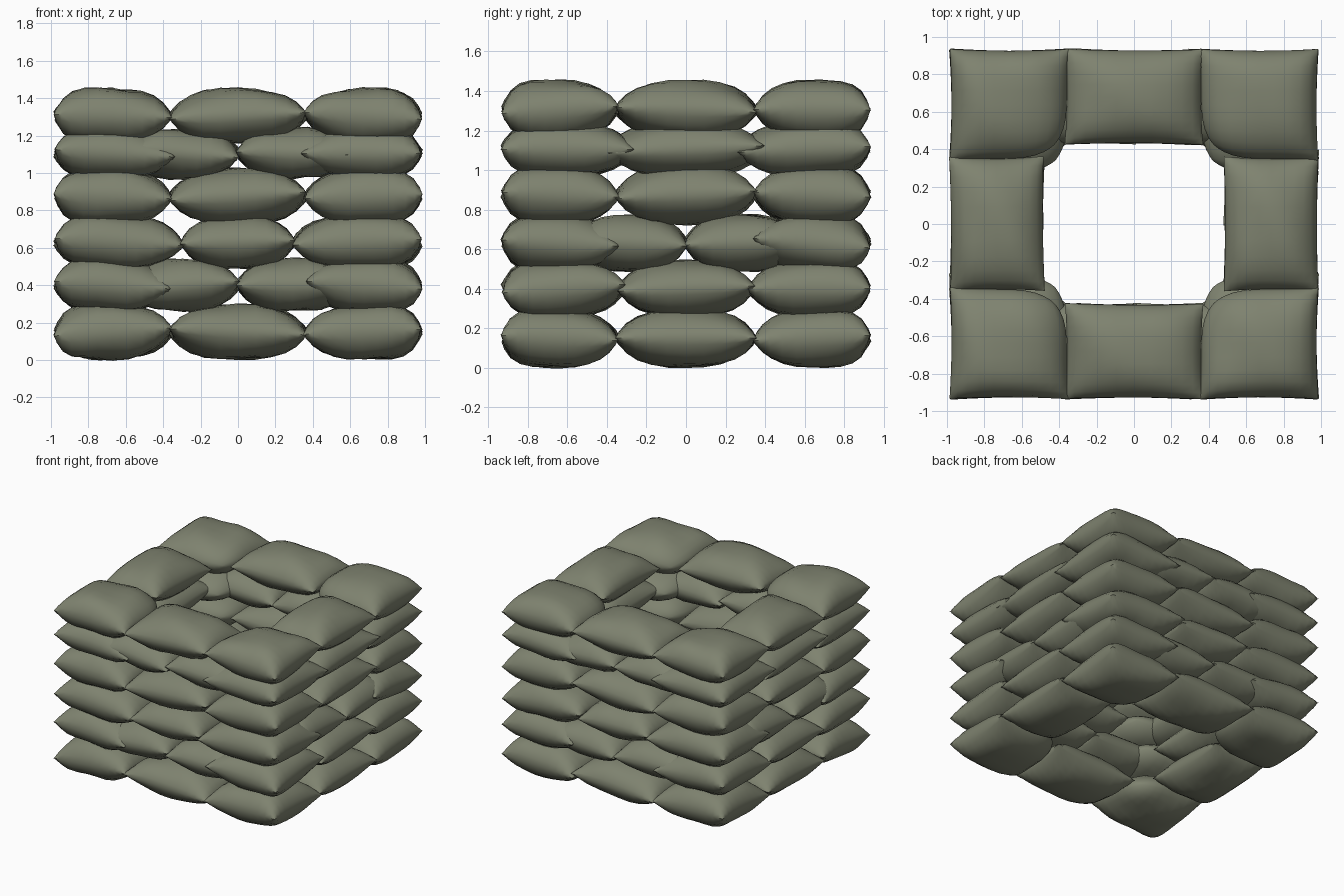
import bpy, bmesh, random
from math import sin, pi, radians
from mathutils import Matrix

random.seed(4)
cube = bpy.data.objects.get("Cube")
if cube:
    bpy.data.objects.remove(cube, do_unlink=True)

canvas = bpy.data.materials.new("olive_canvas")
canvas.use_nodes = True
colour = (0.21, 0.225, 0.16, 1)
canvas.diffuse_color = colour
bsdf = canvas.node_tree.nodes["Principled BSDF"]
bsdf.inputs["Base Color"].default_value = colour
bsdf.inputs["Roughness"].default_value = 0.9


def bulge(t, inward):
    """Dome profile: blunt on the outer half of a corner bag, tapered on the inner."""
    power = 2.7 if inward == 0 else (2.4 if t * inward > 0 else 4.5)
    return max(0.0, 1 - abs(t) ** power) ** 0.6


def bag(name, x_range, y_range, z, half, inward=(0, 0)):
    """A stuffed bag: two domed grids sharing a pinched rim."""
    (x0, x1), (y0, y1) = x_range, y_range
    ix, iy = inward
    lean, twist = random.uniform(-0.025, 0.025), random.uniform(-0.8, 0.8)
    fold, phase = random.uniform(0.004, 0.01), random.uniform(0, 6)
    bm = bmesh.new()
    for side in (1, -1):
        made = bmesh.ops.create_grid(bm, x_segments=12, y_segments=12, size=1)["verts"]
        if side < 0:
            faces = list({f for v in made for f in v.link_faces})
            bmesh.ops.reverse_faces(bm, faces=faces)
        for v in made:
            u, w = sin(v.co.x * pi / 2), sin(v.co.y * pi / 2)
            dome = bulge(u, ix) * bulge(w, iy)
            # Rims draw inwards between the four corner ears
            px = u * (1 - 0.03 * (1 - w * w)) * (x1 - x0) / 2
            py = w * (1 - 0.03 * (1 - u * u)) * (y1 - y0) / 2
            # The ear at the opening is tucked back under its neighbours
            tuck = 0.08 * (max(0, u * ix) * max(0, w * iy)) ** 2
            wrinkle = fold * sin(5 * u + 3 * w + phase) * dome
            v.co = (px - ix * tuck, py - iy * tuck,
                    side * half * dome + wrinkle + lean * u * w)
    bmesh.ops.remove_doubles(bm, verts=bm.verts, dist=0.0005)
    bm.transform(Matrix.Translation(((x0 + x1) / 2, (y0 + y1) / 2, z))
                 @ Matrix.Rotation(radians(twist), 4, "Z"))
    mesh = bpy.data.meshes.new(name)
    bm.to_mesh(mesh)
    bm.free()
    mesh.materials.append(canvas)
    obj = bpy.data.objects.new(name, mesh)
    bpy.context.collection.objects.link(obj)
    bpy.ops.object.select_all(action="DESELECT")
    obj.select_set(True)
    bpy.context.view_layer.objects.active = obj
    bpy.ops.object.shade_smooth_by_angle(angle=radians(50))


def span(a, b, sign):
    return tuple(sorted((a * sign, b * sign)))


X, Y = 0.985, 0.935          # outer faces of the wall
IN_X, IN_Y = 0.48, 0.425     # faces of the central opening
LAP = 0.01

# Each course: height, half thickness, inner ends of the corner bags in x and y,
# reach of the runs between them in x and y, and whether the front or side
# runs hold two bags instead of one
courses = [
    (0.150, 0.145, 0.35, 0.34, 0.37, 0.36, False, False),
    (0.400, 0.140, 0.36, 0.31, 0.60, 0.35, True, False),
    (0.630, 0.142, 0.29, 0.34, 0.31, 0.58, False, True),
    (0.875, 0.147, 0.35, 0.34, 0.37, 0.36, False, False),
    (1.105, 0.135, 0.34, 0.26, 0.60, 0.40, True, False),
    (1.305, 0.145, 0.35, 0.34, 0.37, 0.36, False, False),
]
for n, (z, half, cx, cy, rx, ry, split_x, split_y) in enumerate(courses, 1):
    for ys, yname in ((-1, "front"), (1, "back")):
        for xs, xname in ((1, "left"), (-1, "right")):
            bag(f"course_{n}_{yname}_{xname}_corner_bag",
                span(cx, X, xs), span(cy, Y, ys), z, half, (-xs, -ys))
    for s, yname, xname in ((-1, "front", "right"), (1, "back", "left")):
        # Paired bags sit slightly back so their ends bury in the corner bags
        runs = [(-rx, LAP), (-LAP, rx)] if split_x else [(-rx, rx)]
        for i, run in enumerate(runs, 1):
            bag(f"course_{n}_{yname}_bag_{i}", run,
                span(IN_Y, Y - 0.015 * split_x, s), z, half)
        runs = [(-ry, LAP), (-LAP, ry)] if split_y else [(-ry, ry)]
        for i, run in enumerate(runs, 1):
            bag(f"course_{n}_{xname}_side_bag_{i}",
                span(IN_X, X - 0.015 * split_y, s), run, z, half)
